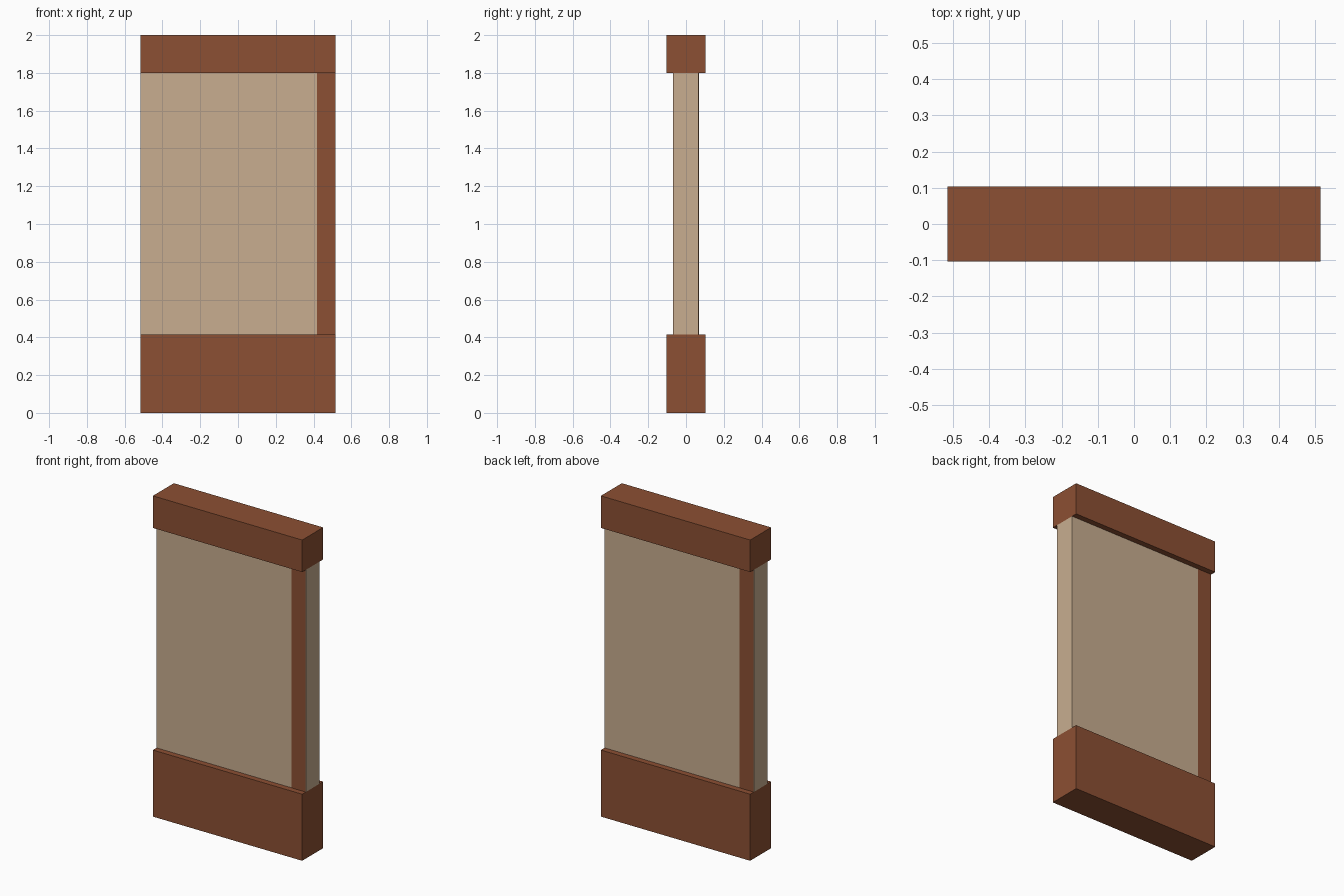
import bpy

if "Cube" in bpy.data.objects:
    bpy.data.objects.remove(bpy.data.objects["Cube"])


def material(name, rgb):
    m = bpy.data.materials.new(name)
    m.diffuse_color = (*rgb, 1.0)
    m.use_nodes = True
    m.node_tree.nodes["Principled BSDF"].inputs["Base Color"].default_value = m.diffuse_color
    return m


wood = material("brown wood", (0.262, 0.080, 0.033))
tan = material("tan panel", (0.578, 0.423, 0.279))


def box(name, x, y, z, mat):
    """Box from (min, max) ranges on each axis."""
    centre = [(a + b) / 2 for a, b in (x, y, z)]
    bpy.ops.mesh.primitive_cube_add(size=1, location=centre)
    ob = bpy.context.object
    ob.name = name
    ob.scale = [b - a for a, b in (x, y, z)]
    bpy.ops.object.transform_apply(location=False, rotation=False, scale=True)
    ob.data.materials.append(mat)
    return ob


W, RAIL, PANEL = 0.515, 0.103, 0.067
LOW, HIGH, TOP = 0.415, 1.80, 2.0

# Thick rails at the bottom and top
box("bottom_rail", (-W, W), (-RAIL, RAIL), (0, LOW), wood)
box("top_rail", (-W, W), (-RAIL, RAIL), (HIGH, TOP), wood)

# Thin infill panel between the rails
box("infill_panel", (-W, W), (-PANEL, PANEL), (LOW, HIGH), tan)

# Posts buried in the panel; each end post just shows on one face
EPS = 0.001
for name, cx, shift in (("left_post", -W + 0.0495, EPS),
                        ("centre_post", 0.0, 0.0),
                        ("right_post", W - 0.0495, -EPS)):
    depth = PANEL if shift else PANEL - EPS
    box(name, (cx - 0.0485, cx + 0.0485),
        (-depth + shift, depth + shift), (LOW, HIGH), wood)
